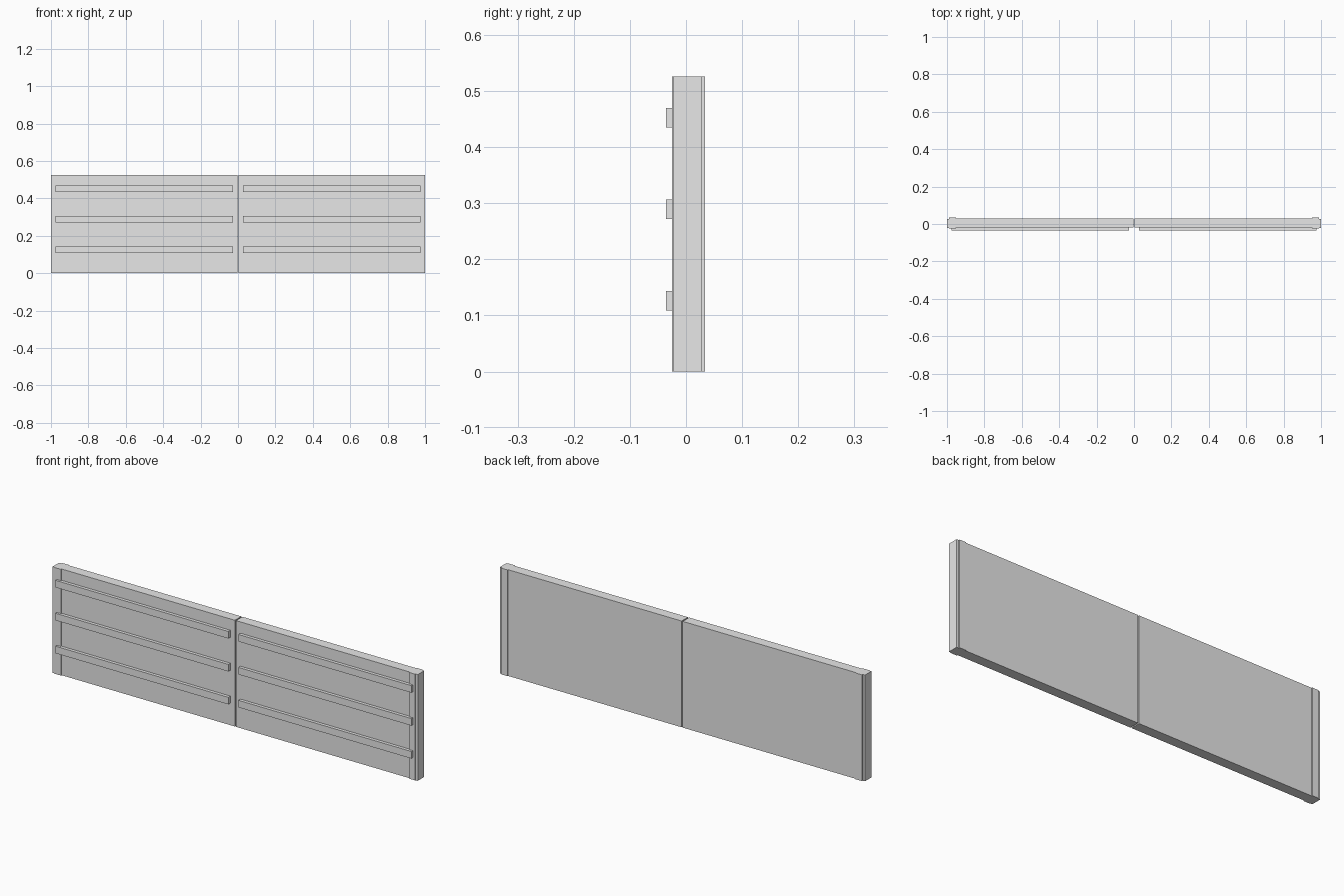
import bpy
import bmesh

if "Cube" in bpy.data.objects:
    bpy.data.objects.remove(bpy.data.objects["Cube"])

GREY = bpy.data.materials.new("light grey")
GREY.diffuse_color = (0.8, 0.8, 0.8, 1)
GREY.use_nodes = True
GREY.node_tree.nodes["Principled BSDF"].inputs["Base Color"].default_value = GREY.diffuse_color
HEIGHT = 0.526


def prism(name, outline, z0, z1):
    """Closed prism over an (x, y) outline from z0 to z1, normals outwards."""
    bm = bmesh.new()
    low = [bm.verts.new((x, y, z0)) for x, y in outline]
    high = [bm.verts.new((x, y, z1)) for x, y in outline]
    bm.faces.new(low[::-1])
    bm.faces.new(high)
    for i in range(len(low)):
        j = (i + 1) % len(low)
        bm.faces.new((low[i], low[j], high[j], high[i]))
    bm.normal_update()
    # Mirrored outlines run clockwise, so turn their faces round
    if bm.calc_volume(signed=True) < 0:
        bmesh.ops.reverse_faces(bm, faces=bm.faces[:])
    mesh = bpy.data.meshes.new(name)
    bm.to_mesh(mesh)
    bm.free()
    mesh.materials.append(GREY)
    bpy.context.collection.objects.link(bpy.data.objects.new(name, mesh))


# Half of the plan outline: flat panel with a thicker, stepped end post
panel = [(0.003, -0.02), (0.953, -0.02), (0.953, -0.025), (0.988, -0.025),
         (0.988, -0.022), (1.0, -0.022), (1.0, 0.028), (0.988, 0.028),
         (0.988, 0.034), (0.953, 0.034), (0.953, 0.03), (0.003, 0.03)]
# Rail runs along the front and overlaps the panel slightly
rail = [(0.028, -0.036), (0.975, -0.036), (0.975, -0.018), (0.028, -0.018)]

for side, sign in (("left", -1), ("right", 1)):
    prism(f"{side}_panel", [(sign * x, y) for x, y in panel], 0, HEIGHT)
    for level, z in (("lower", 0.109), ("middle", 0.272), ("upper", 0.435)):
        prism(f"{side}_{level}_rail", [(sign * x, y) for x, y in rail], z, z + 0.035)
